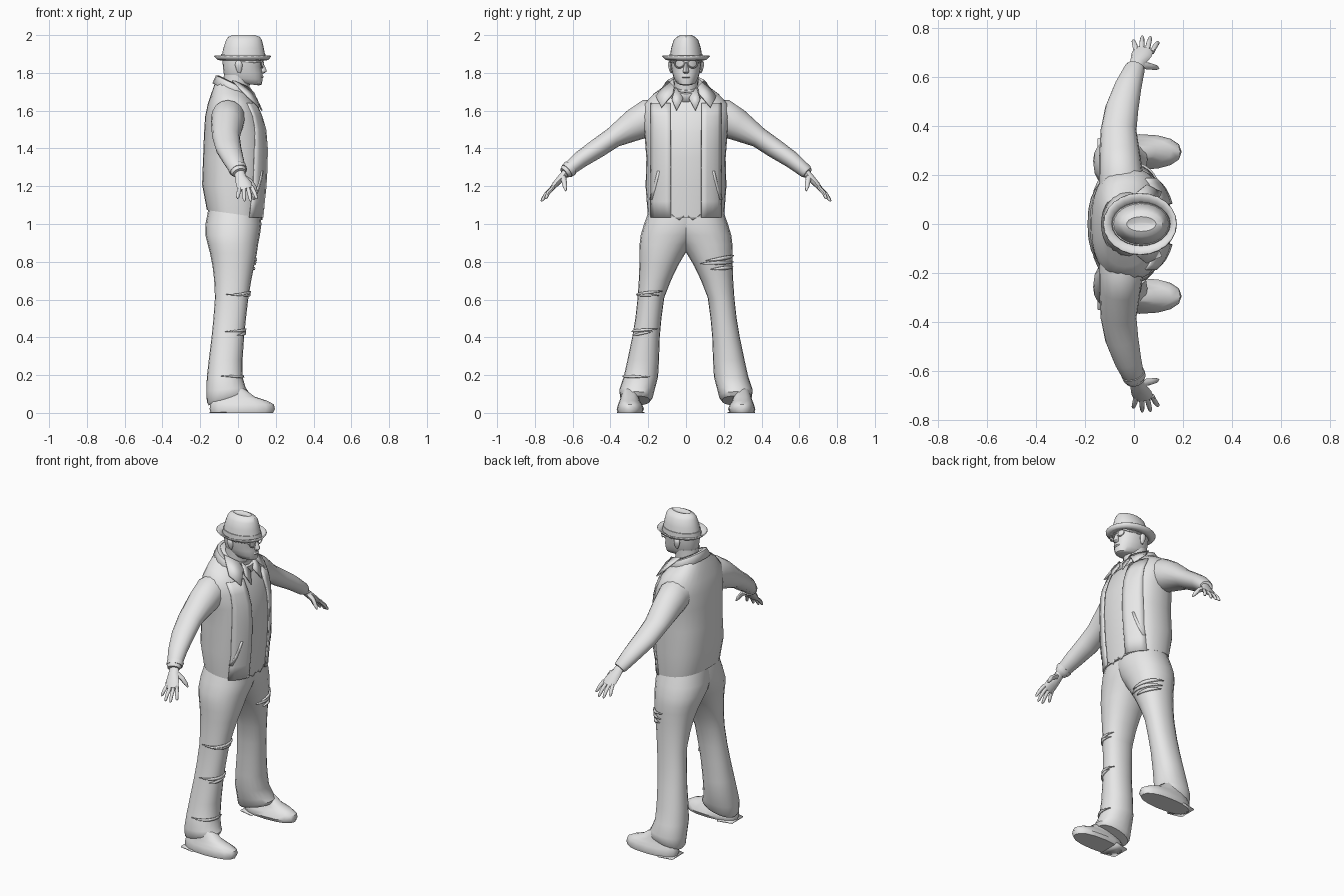
import bpy, bmesh, math
from mathutils import Vector

grey = bpy.data.materials.new("plain grey")
grey.diffuse_color = (0.8, 0.8, 0.8, 1)


def finish(name, bm, angle=45, thick=0):
    bmesh.ops.recalc_face_normals(bm, faces=bm.faces)
    me = bpy.data.meshes.new(name)
    bm.to_mesh(me)
    bm.free()
    ob = bpy.data.objects.new(name, me)
    bpy.context.collection.objects.link(ob)
    me.materials.append(grey)
    if thick:
        mod = ob.modifiers.new("thickness", 'SOLIDIFY')
        mod.thickness, mod.offset = thick, 0
    bpy.ops.object.select_all(action='DESELECT')
    ob.select_set(True)
    bpy.context.view_layer.objects.active = ob
    bpy.ops.object.shade_smooth_by_angle(angle=math.radians(angle))
    return ob


def skin(name, rings, caps=True, closed=True, angle=45, thick=0):
    """Join a list of point rings (or open rows) with quads."""
    bm = bmesh.new()
    vs = [[bm.verts.new(p) for p in r] for r in rings]
    n = len(vs[0])
    for a, b in zip(vs, vs[1:]):
        for i in range(n if closed else n - 1):
            j = (i + 1) % n
            bm.faces.new((a[i], a[j], b[j], b[i]))
    if caps and closed:
        bm.faces.new(vs[0])
        bm.faces.new(vs[-1])
    return finish(name, bm, angle, thick)


def point(sec, a, p=2.0, off=0, s=1):
    """Point at angle a on a section (z, x0, x1, y0, y1, tilt)."""
    z, x0, x1, y0, y1, tilt = sec
    c, q = math.cos(a), math.sin(a)
    dx = ((x1 - x0) / 2 + off) * math.copysign(abs(c) ** (2 / p), c)
    dy = ((y1 - y0) / 2 + off) * math.copysign(abs(q) ** (2 / p), q)
    return Vector(((x0 + x1) / 2 + dx, s * ((y0 + y1) / 2 + dy), z + tilt * dx))


def stack(name, secs, n=20, p=2.0, s=1, **kw):
    return skin(name, [[point(c, 2 * math.pi * i / n, p, 0, s) for i in range(n)]
                       for c in secs], **kw)


def section(secs, z):
    """Section interpolated at height z."""
    secs = sorted(secs)
    for a, b in zip(secs, secs[1:]):
        if a[0] <= z <= b[0]:
            t = (z - a[0]) / (b[0] - a[0])
            return [u + (v - u) * t for u, v in zip(a, b)]
    return secs[0] if z < secs[0][0] else secs[-1]


def tube(name, pts, n=12, s=1):
    """Limb through (x, y, z, radius along x, radius across)."""
    rings = []
    for i, (x, y, z, rx, rv) in enumerate(pts):
        a, b = pts[max(i - 1, 0)], pts[min(i + 1, len(pts) - 1)]
        t = (Vector(b[:3]) - Vector(a[:3])).normalized()
        v = t.cross(Vector((1, 0, 0))).normalized()
        u = v.cross(t).normalized()
        ring = []
        for k in range(n):
            w = 2 * math.pi * k / n
            q = Vector((x, y, z)) + u * rx * math.cos(w) + v * rv * math.sin(w)
            ring.append((q.x, s * q.y, q.z))
        rings.append(ring)
    return skin(name, rings)


def plate(name, pts, s=1, thick=0.008):
    bm = bmesh.new()
    bm.faces.new([bm.verts.new((x, s * y, z)) for x, y, z in pts])
    return finish(name, bm, 30, thick)


def sym(z, x0, x1, w, tilt=0):
    return (z, x0, x1, -w, w, tilt)


# Jacket body
TP = 2.4
torso = [sym(1.053, -.165, .13, .203, -.14), sym(1.2, -.19, .146, .214, -.05),
         sym(1.35, -.185, .155, .21), sym(1.48, -.18, .15, .22), sym(1.57, -.174, .122, .232),
         sym(1.635, -.16, .095, .222), sym(1.685, -.138, .07, .175, -.15),
         sym(1.72, -.12, .06, .12, -.35), sym(1.745, -.105, .06, .085, -.45)]
stack("jacket_body", torso, 28, TP)


def front(y, z, off):
    c = section(torso, z)
    a, b = (c[2] - c[1]) / 2, c[4]
    return ((c[1] + c[2]) / 2 + a * max(0, 1 - abs(y / b) ** TP) ** (1 / TP) + off, y, z)


# Trousers, loft per leg overlapping at the pelvis
leg = [(1.09, -.155, .115, -.12, .19, 0), (1.0, -.172, .124, -.11, .222, 0),
       (.94, -.172, .116, -.075, .24, 0), (.89, -.16, .106, -.03, .246, 0),
       (.845, -.148, .1, .003, .247, 0), (.78, -.135, .086, .042, .247, 0),
       (.7, -.126, .07, .08, .25, 0), (.61, -.122, .055, .115, .256, 0),
       (.5, -.13, .042, .13, .268, 0), (.4, -.14, .032, .139, .285, 0),
       (.28, -.155, .024, .143, .31, 0), (.19, -.165, .024, .148, .33, 0),
       (.125, -.167, .04, .165, .352, .1), (.085, -.165, .055, .175, .35, .25),
       (.065, -.155, .045, .19, .335, .25)]


def tear(name, z, a0, a1, drop, s, h=.014):
    """Thin frayed strip following the trouser surface."""
    rows = [[], []]
    for i in range(9):
        t = i / 8
        w = h * math.sin(math.pi * t) + .001
        for k in (0, 1):
            zz = z - drop * t + (w / 2 if k else -w / 2)
            rows[k].append(point(section(leg, zz), math.radians(a0 + (a1 - a0) * t),
                                 2.2, .004, s))
    skin(name, rows, closed=False, thick=.009)


for z, a0, a1, d in ((.645, -40, 95, .02), (.622, -30, 110, -.005), (.445, -45, 100, .015),
                     (.43, -20, 60, .02), (.19, -30, 100, -.005)):
    tear("right_leg_tear", z, a0, a1, d, -1)
for z, a0, a1, d in ((.835, 85, -15, .03), (.80, 80, -35, .01), (.775, 75, -10, .015)):
    tear("left_leg_tear", z, a0, a1, d, 1, .018)

for s, side in ((1, "left_"), (-1, "right_")):
    stack(side + "trouser_leg", leg, 20, 2.2, s)
    # Shoe: welted sole and upper
    stack(side + "shoe", [(.0, -.145, .186, .232, .362, 0), (.02, -.15, .195, .222, .367, 0),
                          (.045, -.148, .19, .232, .36, 0), (.064, -.14, .155, .245, .352, 0),
                          (.085, -.12, .09, .25, .345, 0), (.13, -.11, .03, .25, .335, 0)],
          16, 2.3, s)
    plate(side + "shoe_heel", [(-.15, .24, .003), (-.06, .22, .003),
                               (-.06, .366, .003), (-.15, .35, .003)], s, .006)
    # Sleeve with cuff
    tube(side + "sleeve", [(-.05, .12, 1.57, .09, .085), (-.053, .2, 1.56, .09, .1),
                           (-.058, .27, 1.525, .085, .085), (-.063, .385, 1.458, .073, .055),
                           (-.05, .47, 1.4, .068, .052), (-.025, .56, 1.34, .056, .045),
                           (.003, .635, 1.278, .042, .036), (.007, .645, 1.27, .036, .03)],
         16, s)
    # Hand
    tube(side + "palm", [(.006, .63, 1.28, .026, .021), (.015, .66, 1.245, .031, .02),
                         (.03, .69, 1.212, .042, .017), (.042, .715, 1.182, .04, .012)], 10, s)
    for base, tip in ((.01, (-.003, .752, 1.135)), (.031, (.034, .768, 1.12)),
                      (.052, (.068, .766, 1.12)), (.073, (.1, .745, 1.133))):
        b, t = Vector((base, .702, 1.196)), Vector(tip)
        m = b.lerp(t, .55) + Vector((0, .004, .003))
        tube(side + "finger", [(*b, .011, .011), (*m, .0105, .01),
                               (*b.lerp(t, .9), .008, .008), (*t, .003, .003)], 8, s)
    tube(side + "thumb", [(.025, .65, 1.25, .016, .016), (.065, .645, 1.225, .014, .014),
                          (.088, .64, 1.195, .011, .011), (.1, .636, 1.175, .004, .004)], 8, s)
    # Open jacket front panel
    ys = [.082, .11, .14, .165, .185]
    zs = [1.035, 1.12, 1.2, 1.3, 1.4, 1.5, 1.57, 1.64]
    skin(side + "jacket_front", [[(v := front(y, z, .008 - .006 * i / 4))[:1] + (s * y, z)
                                  for i, y in enumerate(ys)] for z in zs],
         closed=False, thick=.009)
    # Slanted pocket welt
    skin(side + "pocket", [[(front(y + d, z, .008)[0], s * (y + d), z) for d in (0, .012)]
                           for y, z in ((.138, 1.28), (.15, 1.23), (.163, 1.18), (.178, 1.13))],
         closed=False, thick=.009)
    # Jacket collar wing and inner shirt collar
    plate(side + "collar_wing", [(-.03, .095, 1.76), (.05, .062, 1.725), (.086, .07, 1.69),
                                 (.112, .13, 1.618), (.05, .16, 1.675)], s)
    plate(side + "shirt_collar", [(.06, .055, 1.725), (.094, .015, 1.665),
                                  (.127, .05, 1.6), (.1, .075, 1.66)], s, .007)
    plate(side + "shirt_tail", [(.128, .0, 1.05), (.122, .08, 1.05), (.126, .035, 1.02)], s, .006)
    # Ear, spectacle rim and temple
    stack(side + "ear", [(1.8, .0, .014, .075, .083, 0), (1.815, -.008, .02, .073, .09, 0),
                         (1.84, -.016, .024, .073, .096, 0), (1.858, -.012, .02, .073, .095, 0),
                         (1.866, -.002, .01, .075, .086, 0)], 10, s=s)
    ring = [[(.132 + .004 * math.cos(b) - .004 * (1 + math.cos(a)),
              s * (.036 + (.025 + .004 * math.sin(b)) * math.cos(a)),
              1.849 + (.022 + .004 * math.sin(b)) * math.sin(a))
             for b in (0, math.pi / 2, math.pi, 3 * math.pi / 2)]
            for a in [2 * math.pi * i / 18 for i in range(19)]]
    skin(side + "spectacle_rim", ring, caps=False)
    plate(side + "spectacle_temple", [(.125, .062, 1.862), (.125, .062, 1.854),
                                      (.0, .088, 1.852), (.0, .088, 1.86)], s, .006)

# Standing collar around the neck
stack("collar_band", [sym(1.695, -.132, .085, .135, -.45), sym(1.735, -.115, .085, .11, -.48),
                      sym(1.738, -.1, .075, .09, -.5)], 20, caps=False, thick=.008)
# Neck and head
stack("neck", [sym(1.62, -.09, .05, .07), sym(1.72, -.078, .06, .064),
               sym(1.79, -.075, .07, .066)], 16)
stack("head", [sym(1.742, -.03, .112, .036, -.12), sym(1.748, -.055, .126, .05, -.1),
               sym(1.77, -.07, .13, .064, -.05), sym(1.8, -.076, .13, .073),
               sym(1.835, -.08, .124, .079), sym(1.862, -.082, .132, .082),
               sym(1.9, -.082, .13, .082)], 20, 2.2)
stack("nose", [sym(1.798, .11, .138, .012), sym(1.806, .11, .15, .017),
               sym(1.816, .11, .15, .014), sym(1.85, .105, .136, .008)], 8)
stack("lips", [sym(1.772, .11, .131, .02), sym(1.778, .11, .137, .024),
               sym(1.786, .11, .133, .02)], 10)
plate("spectacle_bridge", [(.134, -.014, 1.858), (.134, .014, 1.858),
                           (.134, .014, 1.852), (.134, -.014, 1.852)], 1, .006)

# Hat: dished brim, band and pinched crown
stack("hat_brim", [sym(1.868, -.088, .145, .086), sym(1.872, -.105, .16, .105),
                   sym(1.89, -.124, .173, .125)], 24, caps=False, thick=.007)
stack("hat_band", [sym(1.866, -.092, .15, .09), sym(1.9, -.089, .145, .088)], 24)
stack("hat_crown", [sym(1.885, -.087, .145, .086), sym(1.93, -.078, .137, .079),
                    sym(1.972, -.064, .127, .066), sym(1.99, -.052, .116, .05),
                    sym(2.0, -.03, .09, .03), sym(1.992, -.01, .07, .008)], 24, angle=35)

# Wrist watch on the right arm
tube("watch_strap", [(-.004, .612, 1.296, .05, .044), (.003, .63, 1.281, .047, .041)], 14, -1)
